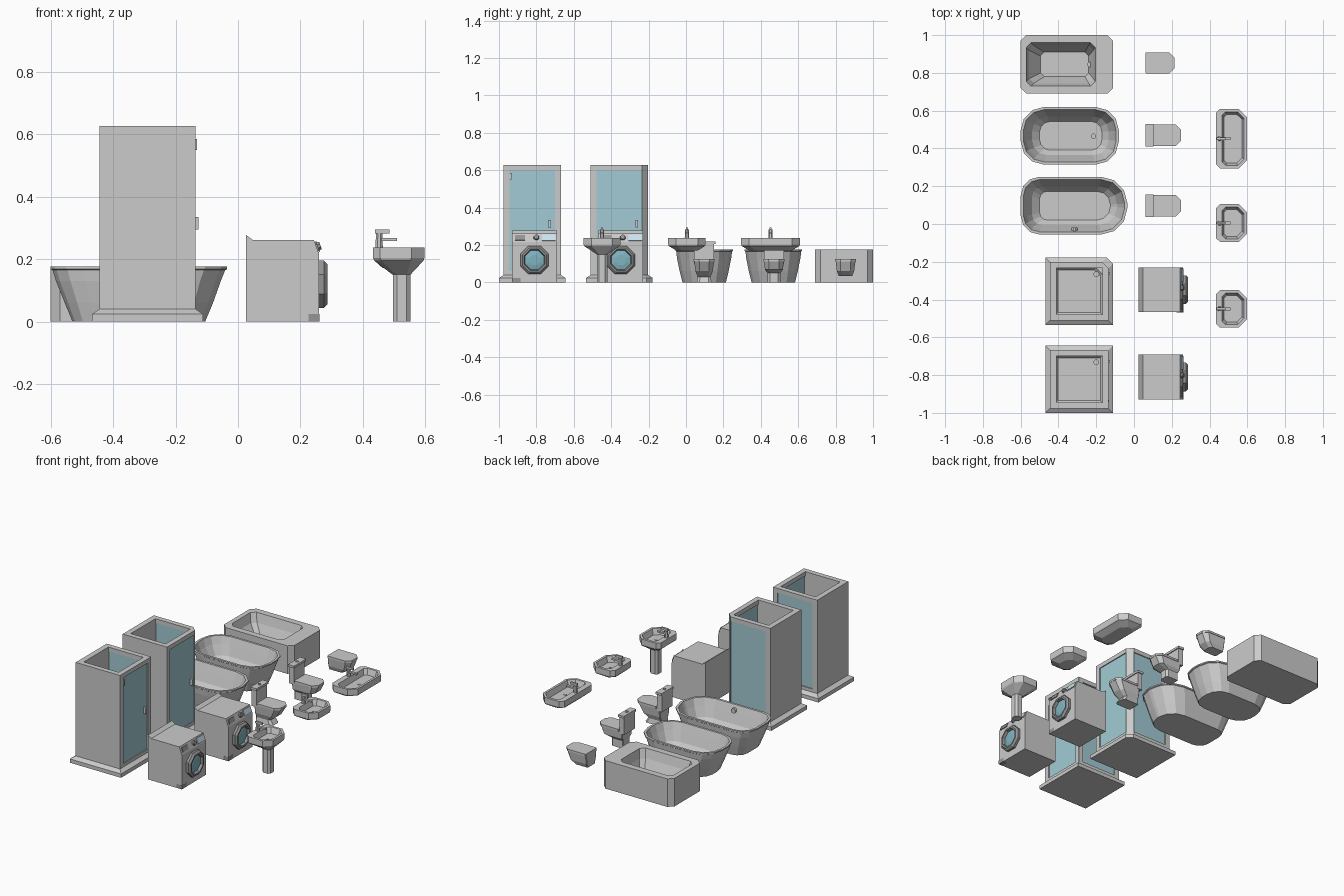
import bpy, bmesh, math
from mathutils import Vector

if "Cube" in bpy.data.objects:
    bpy.data.objects.remove(bpy.data.objects["Cube"])


def material(name, rgb):
    m = bpy.data.materials.new(name)
    m.diffuse_color = (*rgb, 1)
    m.use_nodes = True
    m.node_tree.nodes["Principled BSDF"].inputs["Base Color"].default_value = m.diffuse_color
    return m


GLASS = material("teal_glass", (0.36, 0.6, 0.66))
DARK = material("dark_rubber", (0.3, 0.3, 0.3))
PORT = material("porthole_glass", (0.22, 0.46, 0.53))
SCREEN = material("display_blue", (0.6, 0.78, 0.88))


def loft(name, rings, mat=None, closed=False):
    """Skin a stack of equal-length rings; cap both ends or join them up."""
    bm = bmesh.new()
    vs = [[bm.verts.new(p) for p in r] for r in rings]
    n = len(vs[0])
    pairs = list(zip(vs, vs[1:])) + ([(vs[-1], vs[0])] if closed else [])
    for a, b in pairs:
        for i in range(n):
            j = (i + 1) % n
            bm.faces.new((a[i], a[j], b[j], b[i]))
    if not closed:
        bm.faces.new(vs[0])
        bm.faces.new(vs[-1])
    bmesh.ops.recalc_face_normals(bm, faces=bm.faces[:])
    me = bpy.data.meshes.new(name)
    bm.to_mesh(me)
    bm.free()
    ob = bpy.data.objects.new(name, me)
    bpy.context.collection.objects.link(ob)
    if mat:
        me.materials.append(mat)
    return ob


def rrect(x0, x1, y0, y1, z, rb=0.0, rf=0.0, seg=1):
    """Rectangle ring with cut corners: rb at the x0 end, rf at the x1 end."""
    pts = []
    for cx, cy, sx, sy, r, a in ((x1, y1, -1, -1, rf, 0), (x0, y1, 1, -1, rb, 90),
                                 (x0, y0, 1, 1, rb, 180), (x1, y0, -1, 1, rf, 270)):
        r = max(r, 0.0005)
        for k in range(seg + 1):
            t = math.radians(a + 90 * k / seg)
            pts.append((cx + sx * r + r * math.cos(t), cy + sy * r + r * math.sin(t), z))
    return pts


def box(name, x0, x1, y0, y1, z0, z1, mat=None):
    return loft(name, [[(x0, y0, z), (x1, y0, z), (x1, y1, z), (x0, y1, z)] for z in (z0, z1)], mat)


def turned(name, centre, axis, prof, n=8, mat=None, closed=False):
    """Lathe (distance, radius) pairs about an axis through centre."""
    q = Vector(axis).to_track_quat('Z', 'Y')
    rings = []
    for d, r in prof:
        ang = [2 * math.pi * (i + 0.5) / n for i in range(n)]
        rings.append([Vector(centre) + q @ Vector((r * math.cos(t), r * math.sin(t), d)) for t in ang])
    return loft(name, rings, mat, closed)


UP, OUT = (0, 0, 1), (1, 0, 0)

# Panelled bath
bath = [(-.6, -.11, .69, 1, 0, .03), (-.6, -.11, .69, 1, .176, .03),
        (-.57, -.205, .73, .96, .176, .025), (-.555, -.215, .745, .945, .12, .025),
        (-.495, -.24, .78, .91, .04, .02)]
loft("panelled_bath", [rrect(a, b, c, d, z, r, r) for a, b, c, d, z, r in bath])
turned("bath_drain", (-.235, .845, .06), UP, [(0, .014), (.012, .014)])


# Freestanding oval baths: outer shell, rim and basin in one skin
def oval_bath(name, x1, yc, rb, rf):
    rows = [(.07, .07, .037, 0), (.045, .045, .022, .06), (.017, .02, .008, .13), (.006, .006, .004, .165),
            (0, 0, 0, .168), (0, 0, 0, .176), (.014, .014, .014, .176), (.03, .03, .03, .13),
            (.06, .055, .05, .07), (.1, .09, .077, .035)]
    loft(name, [rrect(-.6 + l, x1 - r, yc - .153 + s, yc + .153 - s, z,
                      max(.04, rb - s * .9), max(.04, rf - s * .9), 3) for l, r, s, z in rows])


oval_bath("oval_bath_short", -.08, .467, .125, .125)
turned("oval_drain", (-.215, .465, .035), UP, [(0, .014), (.025, .014)])
oval_bath("oval_bath_long", -.035, .097, .1, .14)
turned("overflow_knob", (-.315, -.03, .145), (0, 1, 0), [(-.015, .016), (.012, .016)])


# Shower cabins, solid on two sides and glazed on the other two
def shower(tag, yc, cut):
    def ring(h, z):
        c, x = cut, -.29
        return [(x - h, yc - h, z), (x + h, yc - h, z), (x + h, yc + h - c, z),
                (x + h - c, yc + h, z), (x - h, yc + h, z)]
    loft(tag + "_tray", [ring(.178, 0), ring(.178, .024), ring(.154, .04), ring(.123, .04),
                         ring(.112, .026)])
    turned(tag + "_drain", (-.2, yc + .09, .026), UP, [(0, .015), (.008, .015)])
    xa, xb, xc, xd = -.444, -.41, -.168, -.136
    ya, yb, yd, ye = yc - .154, yc - .122, yc + .122, yc + .154
    top = .627
    box(tag + "_rear_wall", xa, xb, ya, ye, .035, top)
    box(tag + "_end_wall", xb, xd, ya, yb, .035, top)
    loft(tag + "_corner_post", [[(xc, yd, z), (xd, yd, z), (xd, ye - cut, z), (xd - cut, ye, z), (xc, ye, z)]
                                for z in (.035, top)])
    for part, z0, z1, mat, t in (("sill", .035, .06, None, 0), ("glass", .06, .6, GLASS, .006),
                                 ("top_rail", .6, top, None, 0)):
        box(f"{tag}_door_{part}", xc + t, xd - t, yb, yd, z0, z1, mat)
        box(f"{tag}_side_{part}", xb, xc, yd + t, ye - t, z0, z1, mat)
    box(tag + "_handle", xd - .008, xd + .01, yc + .085, yc + .1, .295, .335)
    if not cut:
        box(tag + "_hinge", xd - .008, xd + .004, yc - .122, yc - .11, .55, .585)


shower("square_shower", -.822, .001)
shower("corner_shower", -.356, .032)
box("square_shower_hinge", -.145, -.132, -.943, -.932, .55, .585)


# Washing machines
def washer(tag, yc):
    prof = [(.025, 0), (.26, 0), (.26, .215), (.243, .262), (.047, .262), (.025, .278)]
    loft(tag + "_body", [[(x, yc + s, z) for x, z in prof] for s in (-.119, .119)])
    turned(tag + "_door_ring", (.255, yc, .12), OUT,
           [(0, .082), (.02, .082), (.031, .07), (.031, .06), (.012, .054), (0, .054)], 8, DARK, True)
    turned(tag + "_porthole", (.255, yc, .12), OUT, [(0, .058), (.014, .058), (.02, .03)], 8, PORT)
    tilt = Vector((.94, 0, .34))
    turned(tag + "_dial", (.251, yc + .01, .239), tilt, [(-.004, .016), (.014, .013)], 8, DARK)

    def plate(name, y0, y1, h, mat):
        loft(name, [[Vector((.2515, y, .2385)) + tilt * d + Vector((-.34, 0, .94)) * s
                     for d, s in ((-.006, -h), (h / 3, -h), (h / 3, h), (-.006, h))]
                    for y in (yc + y0, yc + y1)], mat)
    plate(tag + "_drawer", -.105, -.05, .014, DARK)
    plate(tag + "_display", .04, .112, .018, SCREEN)
    box(tag + "_filter_flap", .225, .261, yc - .1195, yc - .075, 0, .025, DARK)


washer("front_washer", -.81)
washer("rear_washer", -.348)


# Toilets
def toilet(tag, yc, rows, seat_x0):
    loft(tag + "_pan", [rrect(a, b, yc - w, yc + w, z, .004, r) for a, b, w, z, r in rows])
    loft(tag + "_lid", [rrect(seat_x0, rows[-1][1] + .002, yc - .056, yc + .056, z, .004, .028)
                        for z in (.113, .126)])


toilet("wall_toilet", .853, [(.06, .155, .036, .035, .015), (.06, .19, .046, .06, .02),
                             (.06, .212, .053, .113, .027)], .06)
toilet("block_toilet", .47, [(.085, .17, .034, 0, .012), (.085, .17, .034, .05, .012),
                             (.08, .225, .048, .068, .02), (.08, .248, .053, .113, .027)], .1)
toilet("curved_toilet", .097, [(.08, .195, .04, 0, .015), (.08, .175, .034, .03, .012),
                               (.08, .215, .046, .06, .02), (.08, .248, .053, .113, .027)], .1)
for tag, yc in (("block", .47), ("curved", .097)):
    box(tag + "_cistern", .063, .096, yc - .053, yc + .053, .1, .206)
    box(tag + "_cistern_lid", .06, .102, yc - .06, yc + .06, .206, .22)
    turned(tag + "_flush_button", (.081, yc, .22), UP, [(-.003, .009), (.005, .009)])


# Washbasins with taps
def basin(tag, yc, h, pedestal=False):
    def ring(l, r, s, z, b, f):
        return rrect(.433 + l, .597 - r, yc - h + s, yc + h - s, z, b, f)
    if pedestal:
        under = [ring(.062, .045, h - .028, .15, .012, .012)]
    else:
        under = [ring(.03, .04, .04, .172, .03, .035)]
    loft(tag + "_bowl", under + [ring(.004, .003, .003, .195, .022, .04), ring(0, 0, 0, .203, .022, .042),
                                 ring(0, 0, 0, .238, .022, .042), ring(.034, .014, .015, .238, .018, .034),
                                 ring(.044, .025, .028, .203, .015, .028)])
    if pedestal:
        loft(tag + "_pedestal", [rrect(.497, .552, yc - .028, yc + .028, z, .012, .012) for z in (0, .155)])
    turned(tag + "_drain", (.522, yc, .2), UP, [(0, .009), (.006, .009)])
    turned(tag + "_tap_post", (.452, yc, .232), UP, [(0, .013), (.05, .011)])
    box(tag + "_tap_lever", .438, .485, yc - .006, yc + .006, .282, .295)
    box(tag + "_tap_spout", .45, .51, yc - .008, yc + .008, .258, .268)


basin("wide_basin", .452, .157)
basin("wall_basin", .005, .1)
basin("pedestal_basin", -.449, .099, True)
